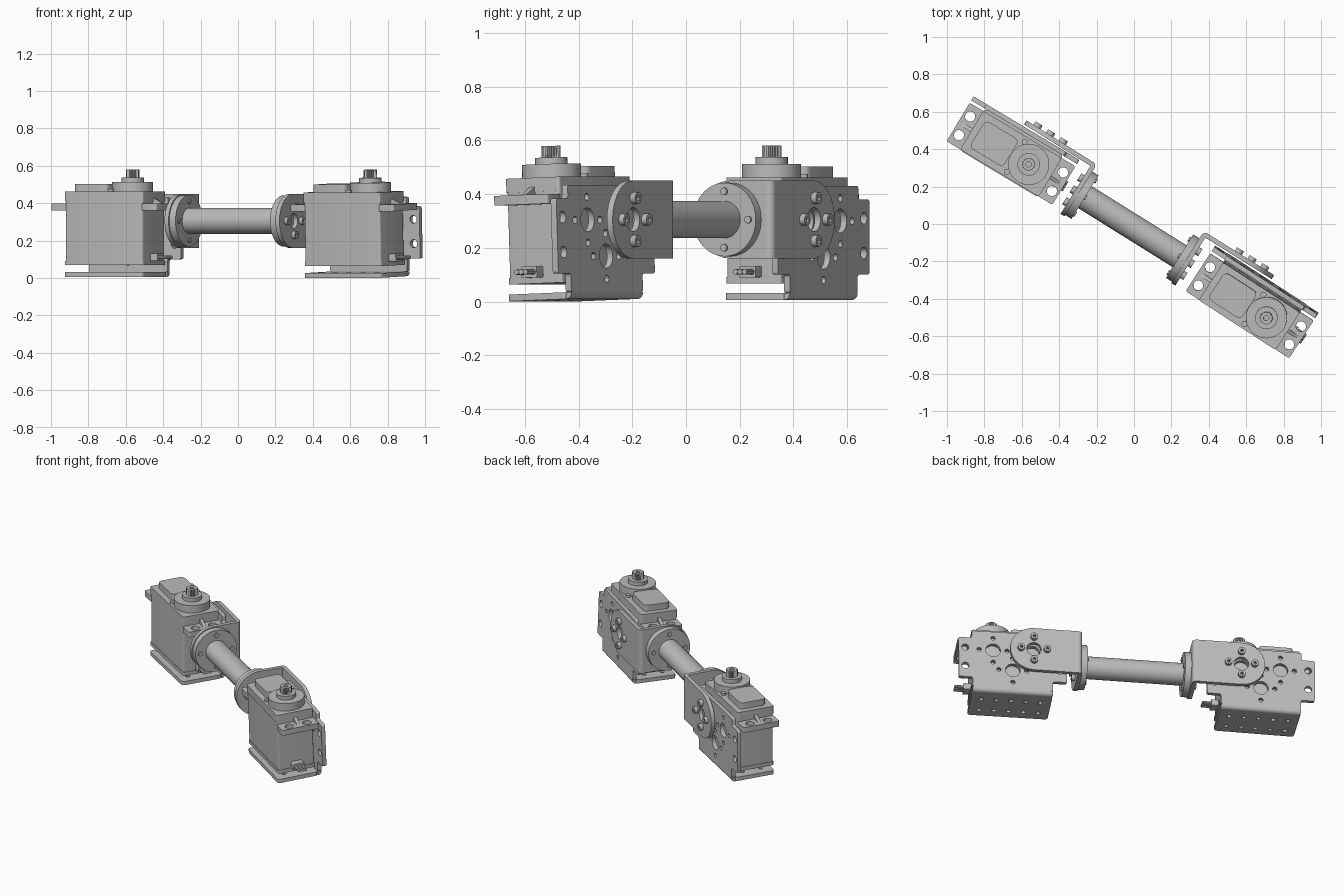
import bpy, bmesh
from math import sin, cos, pi, radians
from mathutils import Matrix, Vector

if "Cube" in bpy.data.objects:
    bpy.data.objects.remove(bpy.data.objects["Cube"], do_unlink=True)

grey = bpy.data.materials.new("metal_grey")
grey.use_nodes = True
grey.diffuse_color = (0.5, 0.5, 0.5, 1)
grey.node_tree.nodes["Principled BSDF"].inputs["Base Color"].default_value = (0.5, 0.5, 0.5, 1)

# Orientations of a flat profile: lying flat, facing sideways, facing along the tube
FLAT = Matrix.Identity(4)
SIDE = Matrix.Rotation(pi / 2, 4, 'X')
END = Matrix(((0, 0, 1, 0), (1, 0, 0, 0), (0, 1, 0, 0), (0, 0, 0, 1)))


def circle(x, y, r, n=24):
    return [(x + r * cos(2 * pi * i / n), y + r * sin(2 * pi * i / n)) for i in range(n)]


def arc(x, y, r, a0, a1, n=16):
    angles = [radians(a0 + (a1 - a0) * i / n) for i in range(n + 1)]
    return [(x + r * cos(a), y + r * sin(a)) for a in angles]


def rounded(points, r, steps=4):
    """Round every corner of a polygon."""
    out, pts = [], [Vector(p) for p in points]
    for i, p in enumerate(pts):
        a = p + (pts[i - 1] - p).normalized() * r
        b = p + (pts[(i + 1) % len(pts)] - p).normalized() * r
        for k in range(steps + 1):
            t = k / steps
            out.append(tuple(a * (1 - t) ** 2 + p * 2 * t * (1 - t) + b * t * t))
    return out


def rect(x0, x1, y0, y1, r=0.012):
    return rounded([(x0, y0), (x1, y0), (x1, y1), (x0, y1)], r)


def plate(name, outline, lo, hi, face, frame, holes=()):
    """Extrude a profile with holes from lo to hi along its normal."""
    curve = bpy.data.curves.new(name, 'CURVE')
    curve.dimensions, curve.fill_mode = '2D', 'BOTH'
    curve.extrude = abs(hi - lo) / 2
    for loop in [outline, *holes]:
        spline = curve.splines.new('POLY')
        spline.points.add(len(loop) - 1)
        for pt, (x, y) in zip(spline.points, loop):
            pt.co = (x, y, 0, 1)
        spline.use_cyclic_u = True
    temp = bpy.data.objects.new(name + "_profile", curve)
    bpy.context.collection.objects.link(temp)
    bpy.context.view_layer.update()
    dg = bpy.context.evaluated_depsgraph_get()
    mesh = bpy.data.meshes.new_from_object(temp.evaluated_get(dg))
    bpy.data.objects.remove(temp, do_unlink=True)
    mesh.transform(frame @ face @ Matrix.Translation((0, 0, (lo + hi) / 2)))
    bm = bmesh.new()
    bm.from_mesh(mesh)
    bmesh.ops.remove_doubles(bm, verts=bm.verts, dist=0.0001)
    bmesh.ops.recalc_face_normals(bm, faces=bm.faces)
    bm.to_mesh(mesh)
    bm.free()
    mesh.materials.clear()
    mesh.materials.append(grey)
    ob = bpy.data.objects.new(name, mesh)
    bpy.context.collection.objects.link(ob)
    return ob


def cross(x, y, d):
    return [(x + d, y), (x - d, y), (x, y + d), (x, y - d)]


def screws(name, spots, lo, hi, face, frame):
    for x, y in spots:
        plate(name, circle(x, y, 0.022, 16), lo, hi, face, frame, [circle(x, y, 0.01, 6)])


def servo(side, f):
    def part(name, *args):
        return plate(side + "_" + name, *args)

    # Case in three stacked sections
    part("servo_base", rect(-.245, .245, -.15, .09), .068, .092, FLAT, f)
    part("servo_case", rect(-.241, .241, -.147, .087), .092, .41, FLAT, f)
    part("servo_lid", rect(-.245, .245, -.15, .09), .41, .462, FLAT, f)
    # Raised lid details and output shaft
    part("lid_block", rect(-.21, .0, -.115, .055, .03), .462, .503, FLAT, f)
    part("gear_housing", circle(.11, -.03, .11, 40), .462, .512, FLAT, f)
    part("shaft_collar", circle(.11, -.03, .06, 32), .512, .537, FLAT, f)
    spline = [(.11 + (.036 - .005 * (i % 2)) * cos(pi * i / 22),
               -.03 + (.036 - .005 * (i % 2)) * sin(pi * i / 22)) for i in range(44)]
    part("shaft_spline", spline, .537, .58, FLAT, f, [circle(.11, -.03, .014, 16)])
    for v in (-.124, .062):
        part("lid_screw", circle(.03, v, .016, 16), .462, .475, FLAT, f)
    # Mounting ears with ribs
    for s in (-1, 1):
        a, b = sorted((s * .235, s * .33))
        part("ear", rect(a, b, -.15, .09), .362, .398, FLAT, f,
             [circle(s * .29, v, .027) for v in (-.088, .028)])
        part("ear_rib", [(s * .24, .395), (s * .31, .395), (s * .24, .43)],
             .02, .04, SIDE, f)
    # Cable plug
    part("cable_plug", rect(-.065, .005, .09, .132, .006), .235, .285, END, f)
    for v in (-.05, -.03, -.01):
        part("cable_wire", circle(v, .111, .01, 10), .285, .34, END, f)

    # Bracket: side plate with wings, bend and floor
    half = [(.245, .031), (.245, .1), (.33, .1), (.33, .38), (.25, .38), (.25, .43)]
    outline = rounded(half + [(-u, z) for u, z in reversed(half)], .012)
    holes = [circle(s * .29, z, .022, 16) for s in (-1, 1) for z in (.18, .31)]
    for u, z in ((-.12, .3), (0, .165), (.12, .3)):
        holes.append(circle(u, z, .045))
        holes += [circle(x, y, .014, 12) for x, y in cross(u, z, .085)]
    part("bracket_side", outline, -.13, -.105, SIDE, f, holes)
    part("bracket_bend", [(.105, .031)] + arc(.105, .031, .025, -90, 0, 6),
         -.245, .245, END, f)
    floor_holes = [circle(.09 * i, v, .014, 12) for i in range(-2, 3) for v in (-.09, .03)]
    part("bracket_floor", rect(-.245, .245, -.155, .105, .02), .006, .031, FLAT, f, floor_holes)


def arm(side, s, f):
    z, r, hub, v = .305, .145, .635, -.017
    # Side arm with round end
    profile = [(s * x, y) for x, y in [(.362, z - r)] + arc(hub, z, r, -90, 90) + [(.362, z + r)]]
    spots = cross(s * hub, z, .08)
    plate(side + "_arm_side", profile, -.165, -.14, SIDE, f, [circle(s * hub, z, .045)])
    screws(side + "_arm_screw", spots, -.187, -.165, SIDE, f)
    # Bend and end flange
    bend = [(s * .362, .14)] + [(s * x, y) for x, y in arc(.362, .14, .025, 90, 180, 6)]
    plate(side + "_arm_bend", bend, z - r, z + r, FLAT, f)
    profile = [(.14, z + r)] + arc(v, z, r, 90, 270) + [(.14, z - r)]
    plate(side + "_arm_flange", profile, s * .337, s * .362, END, f, [circle(v, z, .04)])
    screws(side + "_flange_screw", cross(v, z, .075), s * .362, s * .382, END, f)
    # Tube coupling
    plate(side + "_coupling", circle(v, z, .137, 48), s * .298, s * .337, END, f)
    for x, y in cross(v, z, .105):
        plate(side + "_coupling_screw", circle(x, y, .014, 12), s * .29, s * .298, END, f)


# Whole assembly lies diagonally; each servo sits slightly off the tube axis
base = Matrix.Rotation(radians(-32), 4, 'Z')
for side, s, roll in (("right", -1, 0), ("left", 1, 2)):
    place = base @ Matrix.Translation((s * .757, 0, 0)) @ Matrix.Rotation(radians(-s), 4, 'Z')
    servo(side, place @ Matrix.Rotation(radians(roll), 4, 'X'))
    arm(side, s, base)
plate("tube", circle(-.017, .305, .069, 40), -.3, .3, END, base)

# Smooth round walls, keep edges sharp
bpy.ops.object.select_all(action='DESELECT')
for ob in bpy.context.collection.objects:
    if ob.type == 'MESH':
        ob.select_set(True)
        bpy.context.view_layer.objects.active = ob
bpy.ops.object.shade_smooth_by_angle(angle=radians(30))
